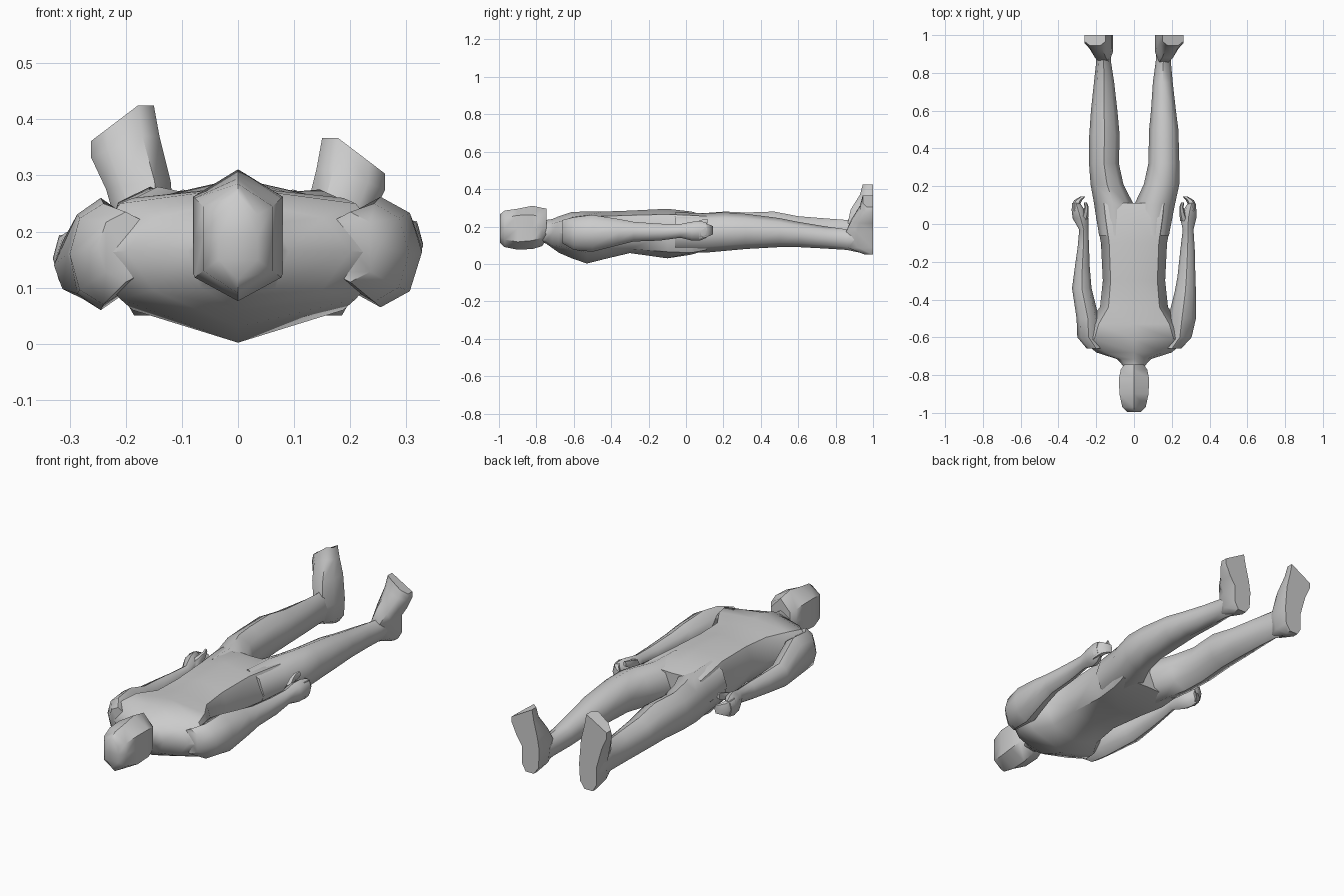
import bpy, bmesh, math


def loft(name, rings):
    """Skin a list of equal-length point rings and cap both ends."""
    bm = bmesh.new()
    vs = [[bm.verts.new(p) for p in r] for r in rings]
    n = len(rings[0])
    for a, b in zip(vs, vs[1:]):
        for i in range(n):
            j = (i + 1) % n
            bm.faces.new((a[i], a[j], b[j], b[i]))
    bm.faces.new(vs[0])
    bm.faces.new(vs[-1])
    bmesh.ops.recalc_face_normals(bm, faces=bm.faces)
    me = bpy.data.meshes.new(name)
    bm.to_mesh(me)
    bm.free()
    ob = bpy.data.objects.new(name, me)
    bpy.context.collection.objects.link(ob)
    bpy.ops.object.select_all(action='DESELECT')
    ob.select_set(True)
    bpy.context.view_layer.objects.active = ob
    bpy.ops.object.shade_smooth_by_angle(angle=math.radians(50))
    return ob


def oval(y, x0, x1, z0, z1, n=8):
    """Low-sided limb section across y, touching the given bounds."""
    cx, cz, rx, rz = (x0 + x1) / 2, (z0 + z1) / 2, (x1 - x0) / 2, (z1 - z0) / 2
    ring = []
    for i in range(n):
        a = 2 * math.pi * i / n
        ring.append((cx + rx * math.cos(a), y, cz + rz * math.sin(a)))
    return ring


def body_ring(y, w, zb, zbs, zm, zts, zt, k=0.75):
    """Symmetric trunk section: centre back, side back, side, side front, centre front."""
    half = [(k * w, zbs), (w, zm), (k * w, zts)]
    pts = [(0, zb)] + half + [(0, zt)] + [(-x, z) for x, z in reversed(half)]
    return [(x, y, z) for x, z in pts]


# trunk, neck to crotch
loft("torso", [body_ring(*s) for s in [
    (-0.82, 0.050, .12, .13, .17, .22, .23),
    (-0.75, 0.058, .11, .125, .17, .21, .235),
    (-0.715, 0.09, .085, .10, .165, .215, .24),
    (-0.68, 0.20, .06, .095, .165, .225, .255),
    (-0.61, 0.28, .03, .08, .16, .25, .278),
    (-0.53, 0.25, .002, .06, .16, .26, .28),
    (-0.44, 0.18, .025, .065, .16, .255, .28),
    (-0.30, 0.165, .058, .08, .16, .26, .285),
    (-0.10, 0.175, .03, .065, .16, .265, .295),
    (0.03, 0.20, .05, .06, .16, .26, .28),
    (0.11, 0.212, .08, .075, .165, .255, .25)]])

# head, faceted with a ridge down the face
loft("head", [body_ring(*s, k=1.0) for s in [
    (-0.995, 0.035, .115, .15, .19, .23, .265),
    (-0.97, 0.062, .09, .13, .19, .245, .285),
    (-0.90, 0.077, .076, .118, .19, .26, .295),
    (-0.82, 0.080, .08, .125, .19, .262, .311),
    (-0.77, 0.070, .095, .14, .19, .25, .30),
    (-0.745, 0.052, .13, .16, .19, .24, .296)]])

# legs, each a little different in height
loft("right_leg", [oval(*s) for s in [
    (-0.06, 0.01, .185, .06, .275), (0.10, 0.0, .216, .06, .272),
    (0.21, .052, .24, .07, .275), (0.32, .076, .24, .08, .268),
    (0.50, .08, .235, .09, .245), (0.60, .09, .222, .09, .225),
    (0.75, .10, .205, .082, .20), (0.86, .115, .195, .075, .185),
    (0.93, .12, .20, .06, .20), (0.985, .125, .195, .06, .18)]])
loft("left_leg", [oval(*s) for s in [
    (-0.06, -.185, -0.01, .06, .275), (0.10, -.21, 0.0, .06, .272),
    (0.21, -.23, -.056, .07, .28), (0.32, -.238, -.08, .08, .275),
    (0.47, -.237, -.076, .09, .28), (0.60, -.228, -.088, .09, .255),
    (0.75, -.212, -.105, .085, .243), (0.86, -.20, -.122, .08, .235),
    (0.93, -.21, -.125, .06, .25), (0.985, -.205, -.13, .06, .22)]])


def foot(name, side, top, stations):
    """Upright foot: flat sole toward +y, toes sloping down to the outside."""
    rings = []
    for z, xi, xo, y0, tilt in stations:
        w = xo - xi
        ym = y0 * 0.6 + 0.4
        prof = [(0, 1), (1, 1), (1, ym), (.75, y0), (.25, y0), (0, ym)]
        rings.append([(side * (xi + w * u), y,
                       z + top * (z > .2) - tilt * max(0, u - .25)) for u, y in prof])
    return loft(name, rings)


# feet: height, inner x, outer x, front y, outward slope
shape = [(.05, .14, .185, .955, 0), (.085, .115, .205, .87, 0),
         (.17, .11, .205, .855, 0), (.24, .12, .235, .88, .02),
         (.32, .14, .262, .93, .05), (.375, .15, .262, .945, .085)]
foot("right_foot", 1, -0.008, shape)
foot("left_foot", -1, 0.05, shape)

# arms with wrists and palms
loft("right_arm", [oval(*s) for s in [
    (-0.66, .15, .25, .11, .235), (-0.60, .18, .305, .075, .25),
    (-0.50, .18, .328, .065, .262), (-0.36, .215, .328, .10, .24),
    (-0.28, .23, .325, .12, .225), (-0.14, .245, .322, .125, .215),
    (-0.03, .258, .315, .14, .213), (0.03, .245, .33, .125, .225),
    (0.075, .262, .33, .125, .23), (0.11, .285, .326, .14, .22)]])
loft("left_arm", [oval(*s) for s in [
    (-0.66, -.25, -.15, .11, .235), (-0.60, -.30, -.18, .07, .25),
    (-0.50, -.304, -.185, .06, .26), (-0.34, -.328, -.225, .08, .20),
    (-0.22, -.312, -.235, .09, .195), (-0.12, -.298, -.238, .10, .19),
    (-0.03, -.29, -.242, .115, .185), (0.03, -.325, -.24, .10, .205),
    (0.075, -.33, -.262, .10, .205), (0.11, -.328, -.285, .115, .195)]])

# curled fingers and thumb on each hand
for label, s, dz in (("right", 1, 0), ("left", -1, -0.025)):
    loft(label + "_fingers", [
        oval(y, *sorted((s * a, s * b)), z0 + dz, z1 + dz, 6) for y, a, b, z0, z1 in [
            (.07, .285, .33, .13, .225), (.105, .285, .328, .135, .222),
            (.125, .275, .318, .145, .215), (.145, .258, .285, .155, .205)]])
    loft(label + "_thumb", [
        oval(y, *sorted((s * a, s * b)), z0 + dz, z1 + dz, 6) for y, a, b, z0, z1 in [
            (.015, .245, .29, .17, .215), (.055, .24, .272, .185, .23),
            (.09, .24, .262, .20, .24), (.115, .25, .266, .215, .243)]])
